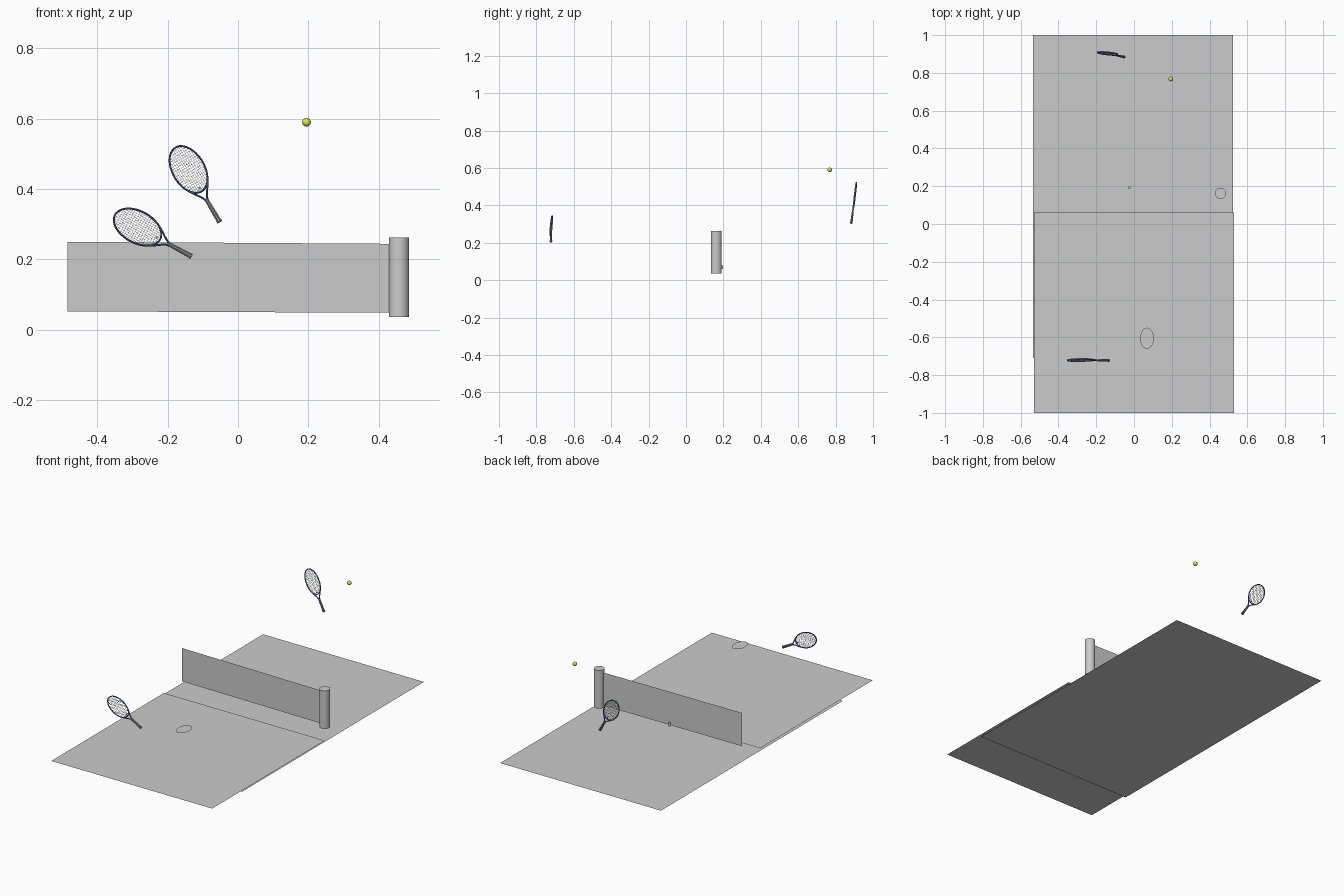
import bpy, bmesh, math
from mathutils import Vector, Matrix

if "Cube" in bpy.data.objects:
    bpy.data.objects.remove(bpy.data.objects["Cube"])


def material(name, rgb):
    m = bpy.data.materials.new(name)
    m.diffuse_color = (*rgb, 1)
    m.use_nodes = True
    m.node_tree.nodes["Principled BSDF"].inputs["Base Color"].default_value = m.diffuse_color
    return m


NAVY = material("navy", (0.10, 0.14, 0.30))
GREEN = material("green", (0.25, 0.6, 0.2))
YELLOW = material("yellow_green", (0.70, 0.78, 0.10))
DARK = material("grip_grey", (0.25, 0.25, 0.27))


def finish(name, bm, mat=None, matrix=None, smooth=True):
    bmesh.ops.recalc_face_normals(bm, faces=bm.faces)
    me = bpy.data.meshes.new(name)
    bm.to_mesh(me)
    bm.free()
    ob = bpy.data.objects.new(name, me)
    bpy.context.collection.objects.link(ob)
    if mat:
        me.materials.append(mat)
    if matrix:
        ob.matrix_world = matrix
    if smooth:
        bpy.ops.object.select_all(action='DESELECT')
        ob.select_set(True)
        bpy.context.view_layer.objects.active = ob
        bpy.ops.object.shade_smooth_by_angle(angle=math.radians(40))
    return ob


def sheet(name, corners):
    bm = bmesh.new()
    bm.faces.new([bm.verts.new(c) for c in corners])
    me = bpy.data.meshes.new(name)
    bm.to_mesh(me)
    bm.free()
    ob = bpy.data.objects.new(name, me)
    bpy.context.collection.objects.link(ob)
    return ob


def tube(bm, pts, radii, sides, depth=1.0, closed=False):
    """Sweep an oval section along (x, z) points in the racket plane."""
    pts = [Vector((p[0], 0, p[1])) for p in pts]
    n, rings = len(pts), []
    for i, p in enumerate(pts):
        a = pts[i - 1] if (i or closed) else p
        b = pts[(i + 1) % n] if (i < n - 1 or closed) else p
        t = (b - a).normalized()
        side = Vector((t.z, 0, -t.x))
        r = radii[i] if isinstance(radii, list) else radii
        ring = []
        for k in range(sides):
            w = 2 * math.pi * (k + 0.5) / sides
            ring.append(bm.verts.new(p + side * r * math.cos(w) + Vector((0, r * depth * math.sin(w), 0))))
        rings.append(ring)
    for i in range(n if closed else n - 1):
        r0, r1 = rings[i], rings[(i + 1) % n]
        for k in range(sides):
            j = (k + 1) % sides
            bm.faces.new((r0[k], r0[j], r1[j], r1[k]))
    if not closed:
        bm.faces.new(rings[0])
        bm.faces.new(rings[-1])


def racket(label, butt, direction, slope_x, slope_z):
    # local z runs along the racket, local y is the string-bed normal
    normal = Vector((-slope_x, 1, -slope_z)).normalized()
    dx, dz = direction
    axis = Vector((dx, slope_x * dx + slope_z * dz, dz)).normalized()
    side = normal.cross(axis)
    m = Matrix((side, normal, axis)).transposed().to_4x4()
    m.translation = butt

    # head hoop and the two throat arms
    ca, A, B = 0.175, 0.073, 0.0455
    bm = bmesh.new()
    hoop = [(B * math.cos(t), ca + A * math.sin(t)) for t in [2 * math.pi * i / 48 for i in range(48)]]
    tube(bm, hoop, 0.0028, 8, 1.4, True)
    for s in (-1, 1):
        arm = [(s * 0.003, 0.07), (s * 0.005, 0.08), (s * 0.012, 0.092), (s * 0.022, 0.106), (s * 0.032, 0.122)]
        tube(bm, arm, 0.0028, 8, 1.4)
    finish(label + "_frame", bm, NAVY, m)

    # woven string bed
    bm = bmesh.new()
    for i in range(1, 15):
        x = B * (2 * i / 15 - 1)
        h = A * math.sqrt(1 - (x / B) ** 2)
        tube(bm, [(x, ca - h), (x, ca + h)], 0.0005, 4)
    for i in range(1, 20):
        z = A * (2 * i / 20 - 1)
        h = B * math.sqrt(1 - (z / A) ** 2)
        tube(bm, [(-h, ca + z), (h, ca + z)], 0.0005, 4)
    finish(label + "_strings", bm, None, m, False)

    # wrapped grip with a flared butt
    bm = bmesh.new()
    path, rad = [(0, 0), (0, 0.004)], [0.0088, 0.0088]
    for i in range(7):
        z, r = 0.006 + i * 0.0098, 0.0078 - i * 0.0002
        path += [(0, z), (0, z + 0.0085)]
        rad += [r, r - 0.0006]
    path.append((0, 0.078))
    rad.append(0.005)
    tube(bm, path, rad, 8, 0.85)
    finish(label + "_grip", bm, DARK, m, False)

    # vibration damper at the base of the strings
    bm = bmesh.new()
    bmesh.ops.create_cone(bm, cap_ends=True, segments=12, radius1=0.0028, radius2=0.0028, depth=0.004,
                          matrix=Matrix.Translation((0, 0, 0.113)) @ Matrix.Rotation(math.pi / 2, 4, 'X'))
    finish(label + "_damper", bm, GREEN, m)


def cylinder(name, loc, r, h, segs):
    bm = bmesh.new()
    bmesh.ops.create_cone(bm, cap_ends=True, segments=segs, radius1=r, radius2=r, depth=h,
                          matrix=Matrix.Translation(loc))
    return finish(name, bm)


# two overlapping court sheets
sheet("court_back", [(-0.535, -0.71, 0), (0.525, -0.71, 0), (0.525, 1, 0), (-0.535, 1, 0)])
sheet("court_front", [(-0.53, -1, 0.011), (0.53, -1, 0.011), (0.53, 0.06, 0.011), (-0.53, 0.06, 0.011)])

# net, its post and a small peg behind it
sheet("net", [(-0.485, 0.166, 0.052), (0.455, 0.162, 0.048), (0.455, 0.162, 0.244), (-0.485, 0.166, 0.25)])
cylinder("net_post", (0.458, 0.162, 0.149), 0.029, 0.227, 32)
cylinder("net_peg", (-0.025, 0.192, 0.069), 0.007, 0.02, 16)

# floating flat oval
sheet("flat_oval", [(0.069 + 0.036 * math.cos(i * math.pi / 16), -0.605 + 0.056 * math.sin(i * math.pi / 16), 0.21)
                    for i in range(32)])

# ball
bm = bmesh.new()
bmesh.ops.create_uvsphere(bm, u_segments=24, v_segments=16, radius=0.0125,
                          matrix=Matrix.Translation((0.195, 0.768, 0.59)))
finish("ball", bm, YELLOW)

# rackets
racket("front_racket", (-0.132, -0.722, 0.208), (-0.88, 0.48), 0.06, 0.13)
racket("back_racket", (-0.052, 0.884, 0.306), (-0.51, 0.86), -0.038, 0.106)
